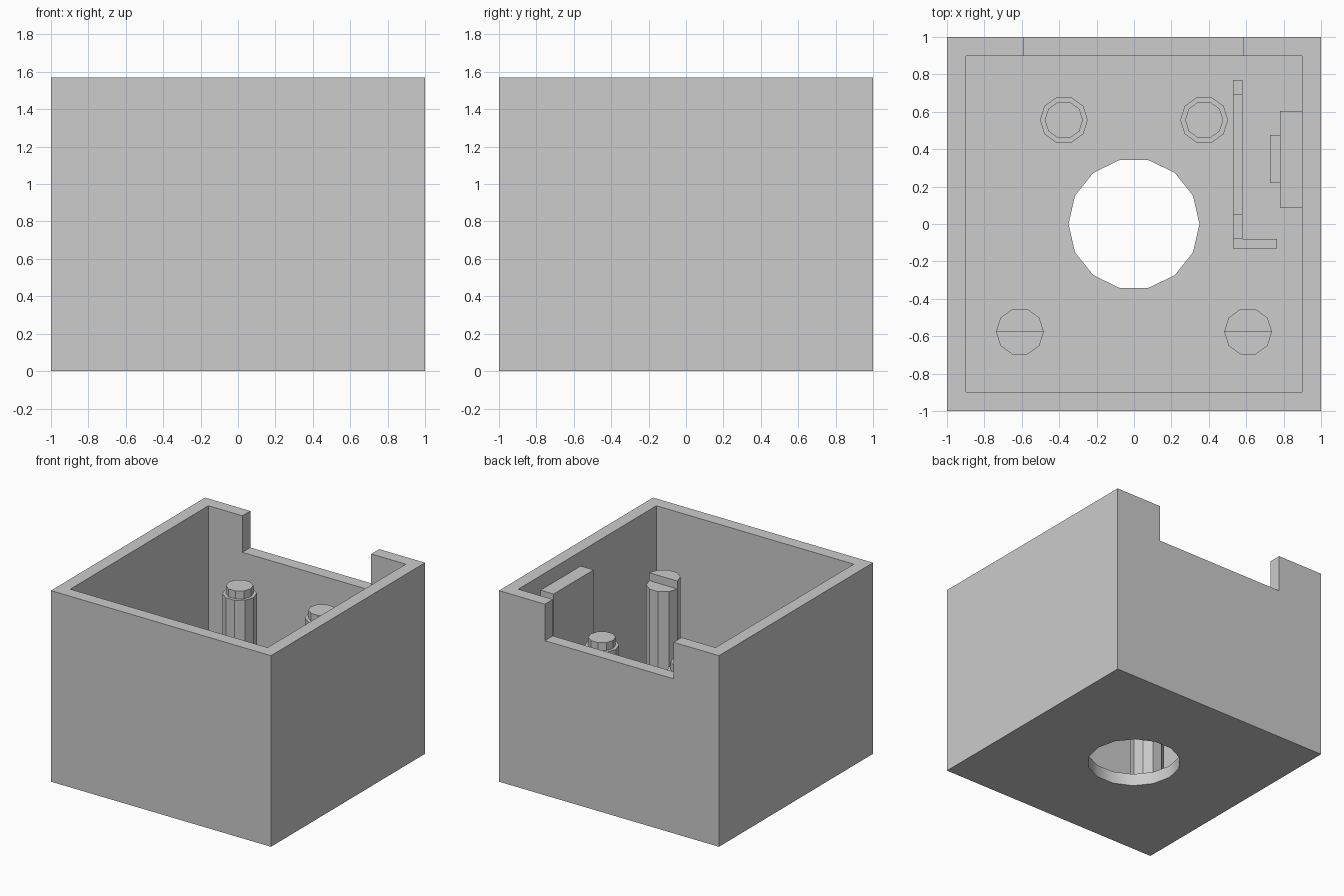
import bpy, bmesh
from math import cos, sin, tau

old = bpy.data.objects.get("Cube")
if old:
    bpy.data.objects.remove(old, do_unlink=True)

grey = bpy.data.materials.new("light grey plastic")
grey.use_nodes = True
grey.diffuse_color = (0.604, 0.604, 0.604, 1)
grey.node_tree.nodes["Principled BSDF"].inputs["Base Color"].default_value = grey.diffuse_color

HEIGHT, FLOOR, INNER = 1.57, 0.1, 0.897


def prism(name, outline, z0, z1):
    """Extrude a counter-clockwise outline from z0 up to z1."""
    bm = bmesh.new()
    base = bm.faces.new([bm.verts.new((x, y, z0)) for x, y in outline])
    top = bmesh.ops.extrude_face_region(bm, geom=[base])["geom"]
    for v in top:
        if isinstance(v, bmesh.types.BMVert):
            v.co.z = z1
    bmesh.ops.recalc_face_normals(bm, faces=bm.faces)
    mesh = bpy.data.meshes.new(name)
    bm.to_mesh(mesh)
    bm.free()
    mesh.materials.append(grey)
    obj = bpy.data.objects.new(name, mesh)
    bpy.context.collection.objects.link(obj)
    return obj


def block(name, x0, x1, y0, y1, z0, z1):
    return prism(name, [(x0, y0), (x1, y0), (x1, y1), (x0, y1)], z0, z1)


def ring(cx, cy, r, sides, first=0, count=None):
    steps = range(first, first + (count or sides))
    return [(cx + r * cos(tau * i / sides), cy + r * sin(tau * i / sides)) for i in steps]


# Open box: cavity, rear notch and round floor hole are cut out
housing = block("housing", -1, 1, -1, 1, 0, HEIGHT)
cutters = [
    block("cavity_cutter", -INNER, INNER, -INNER, INNER, FLOOR, 2),
    block("notch_cutter", -0.588, 0.583, 0.8, 1.2, 1.27, 2),
    prism("hole_cutter", ring(0, 0, 0.35, 14), -0.5, 0.5),
]
bpy.context.view_layer.objects.active = housing
for cutter in cutters:
    cutter.hide_render = True
    mod = housing.modifiers.new(cutter.name, "BOOLEAN")
    mod.operation, mod.solver, mod.object = "DIFFERENCE", "EXACT", cutter
    bpy.ops.object.modifier_apply(modifier=mod.name)
    bpy.data.objects.remove(cutter, do_unlink=True)
bpy.ops.object.select_all(action="DESELECT")
housing.select_set(True)
bpy.ops.object.shade_smooth_by_angle()

# Posts: rear pair with locating pegs, front pair with a half-round step
SHOULDER, TIP = 1.12, 1.185
for side, sx in (("left", 1), ("right", -1)):
    x, y = sx * 0.375, 0.556
    prism(f"rear_post_{side}", ring(x, y, 0.128, 10), FLOOR, SHOULDER)
    prism(f"rear_peg_{side}", ring(x, y, 0.102, 10), SHOULDER, TIP)
    x, y = sx * 0.61, -0.576
    prism(f"front_post_{side}", ring(x, y, 0.128, 10), FLOOR, SHOULDER)
    prism(f"front_step_{side}", ring(x, y, 0.128, 10, 5, 6), SHOULDER, TIP)

# Upright partition with lower ends and a return foot
block("partition_middle", 0.53, 0.58, 0.05, 0.695, FLOOR, 0.55)
block("partition_rear", 0.53, 0.58, 0.695, 0.77, FLOOR, 0.45)
block("partition_front", 0.53, 0.58, -0.08, 0.05, FLOOR, 0.45)
block("partition_foot", 0.53, 0.765, -0.132, -0.08, FLOOR, 0.4)

# Wall block with a low ledge
block("wall_block", 0.78, INNER, 0.085, 0.605, FLOOR, 1.45)
block("wall_ledge", 0.727, 0.78, 0.22, 0.475, FLOOR, 0.6)
